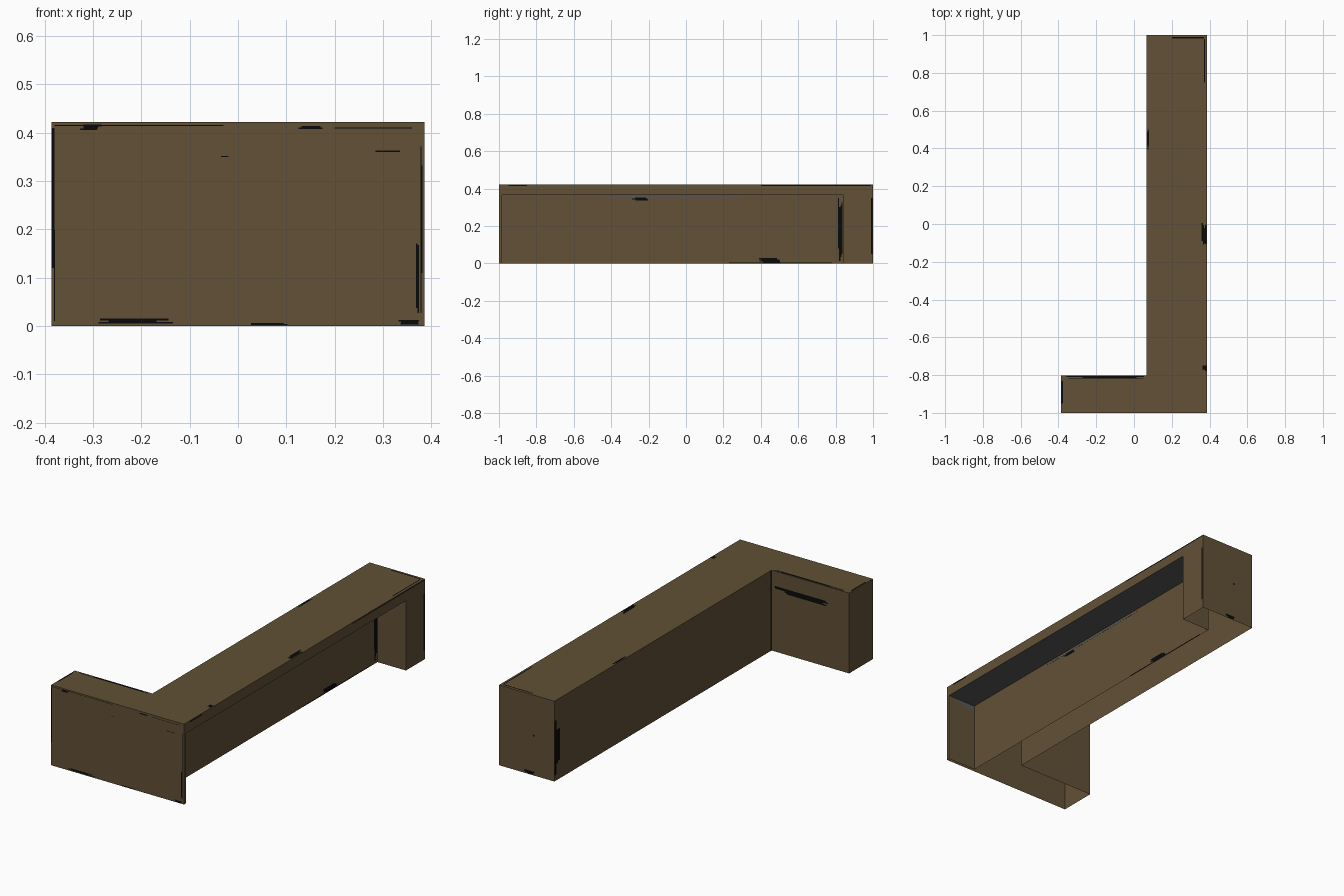
import bpy, bmesh, random

if "Cube" in bpy.data.objects:
    bpy.data.objects.remove(bpy.data.objects["Cube"])

random.seed(4)


def material(name, rgb):
    m = bpy.data.materials.new(name)
    m.diffuse_color = (*rgb, 1)
    m.use_nodes = True
    m.node_tree.nodes["Principled BSDF"].inputs["Base Color"].default_value = m.diffuse_color
    return m


BROWN = material("brown wood", (0.122, 0.082, 0.037))
GREY = material("grey underside", (0.095, 0.097, 0.100))
BLACK = material("black wear", (0.003, 0.003, 0.003))

X0, X1, XS, XR = -0.386, 0.386, 0.065, 0.22   # outer sides, stem side, recess wall
YF, YP, YB, H, HR = -0.803, -0.985, 0.843, 0.422, 0.367


def new_object(name, bm, mats):
    me = bpy.data.meshes.new(name)
    bmesh.ops.recalc_face_normals(bm, faces=bm.faces)
    bm.to_mesh(me)
    bm.free()
    for m in mats:
        me.materials.append(m)
    ob = bpy.data.objects.new(name, me)
    bpy.context.collection.objects.link(ob)
    return ob


def prism(name, outline, z0, z1, mats):
    bm = bmesh.new()
    face = bm.faces.new([bm.verts.new((x, y, z0)) for x, y in outline])
    ext = bmesh.ops.extrude_face_region(bm, geom=[face])
    for v in ext["geom"]:
        if isinstance(v, bmesh.types.BMVert):
            v.co.z = z1
    return new_object(name, bm, mats)


def box(name, x, y, z, mat):
    return prism(name, [(x[0], y[0]), (x[1], y[0]), (x[1], y[1]), (x[0], y[1])], z[0], z[1], [mat])


def wear(name, axis, pos, a, b, lanes=1):
    """Thin black streaks of ragged length, side by side, flat on a surface."""
    side = 1 if abs(b[1] - b[0]) < abs(a[1] - a[0]) else 0    # lanes run along the long side
    long, short = (a, b) if side else (b, a)
    step = (short[1] - short[0]) / lanes
    bm = bmesh.new()
    for i in range(lanes):
        cut = (long[1] - long[0]) * (0.25 if lanes > 1 else 0)
        l0, l1 = long[0] + random.uniform(0, cut), long[1] - random.uniform(0, cut)
        s0 = short[0] + i * step
        span = [(l0, l1), (s0, s0 + step)] if side else [(s0, s0 + step), (l0, l1)]
        corners = []
        for j, k in ((0, 0), (1, 0), (1, 1), (0, 1)):
            co = [span[0][j], span[1][k]]
            co.insert(axis, pos)
            corners.append(bm.verts.new(co))
        bm.faces.new(corners)
    new_object("wear_" + name, bm, [BLACK])


# L-shaped counter body
counter = prism("counter_body", [(X0, -1), (X1, -1), (X1, 1), (XS, 1), (XS, YF), (X0, YF)],
                0, H, [BROWN, GREY])

# knee recess cut from the right side, leaving the top, front panel and end block
cutter = box("recess_cutter", (XR, 0.6), (YP, YB), (-0.2, HR), BROWN)
cutter.hide_render = True
mod = counter.modifiers.new("recess", "BOOLEAN")
mod.operation = "DIFFERENCE"
mod.solver = "EXACT"
mod.object = cutter
bpy.context.view_layer.objects.active = counter
bpy.ops.object.modifier_apply(modifier=mod.name)
bpy.data.objects.remove(cutter)

# underside of the overhang is grey; the body is hollow and open at the floor
bm = bmesh.new()
bm.from_mesh(counter.data)
floor = []
for f in bm.faces:
    down, z = f.normal.z < -0.5, f.calc_center_median().z
    f.material_index = 1 if down and z > 0.1 else 0
    if down and z < 0.01:
        floor.append(f)
bmesh.ops.delete(bm, geom=floor, context="FACES")
bm.to_mesh(counter.data)
bm.free()

# worn streaks: distance E off each surface
E = 0.0008
FRONT, BACK, TOP, RIGHT = -1 - E, 1 + E, H + E, X1 + E
wear("front_left_edge", 1, FRONT, (X0, -0.380), (0.12, 0.41))
wear("front_left_low", 1, FRONT, (-0.381, -0.379), (0.01, 0.2))
wear("front_right_edge", 1, FRONT, (0.378, 0.382), (0.02, 0.41), 2)
wear("front_right_low", 1, FRONT, (0.368, 0.374), (0.003, 0.18), 2)
wear("front_top_line", 1, FRONT, (-0.38, -0.03), (0.414, 0.416))
wear("front_top_left", 1, FRONT, (-0.33, -0.28), (0.405, 0.417), 3)
wear("front_top_right", 1, FRONT, (0.12, 0.185), (0.408, 0.414), 2)
wear("front_top_right_line", 1, FRONT, (0.2, 0.36), (0.409, 0.411))
wear("front_spot", 1, FRONT, (0.285, 0.335), (0.360, 0.363))
wear("front_middle_spot", 1, FRONT, (-0.035, -0.02), (0.350, 0.352))
wear("front_bottom_left", 1, FRONT, (-0.31, -0.13), (0.005, 0.015), 3)
wear("front_bottom_middle", 1, FRONT, (0.0, 0.12), (0.002, 0.006), 2)
wear("front_bottom_right", 1, FRONT, (0.33, 0.378), (0.003, 0.012), 3)

wear("recess_corner", 0, XR + E, (0.812, 0.838), (0.01, 0.355), 4)
wear("recess_bottom", 0, XR + E, (0.38, 0.51), (0.004, 0.028), 4)
wear("recess_bottom_line", 0, XR + E, (0.23, 0.78), (0.001, 0.006))
wear("recess_top", 0, XR + E, (-0.29, -0.2), (0.336, 0.354), 3)
wear("right_top_front", 0, RIGHT, (-0.95, -0.85), (0.413, 0.419))
wear("right_top_back", 0, RIGHT, (0.4, 0.99), (0.415, 0.419))
wear("right_back_edge", 0, RIGHT, (0.988, 0.996), (0.05, 0.35))

wear("stem_back_edge", 0, XS - E, (0.955, 0.998), (0.03, 0.34), 3)
wear("stem_inner_corner", 0, XS - E, (YF, -0.793), (0.0, 0.42))
wear("foot_back_streak", 1, YF + E, (-0.29, 0.06), (0.318, 0.345), 4)
wear("back_bottom_spot", 1, BACK, (0.18, 0.24), (0.003, 0.02), 3)
wear("back_spot", 1, BACK, (0.18, 0.19), (0.205, 0.215))

wear("foot_top_edge", 2, TOP, (-0.38, 0.06), (-0.818, YF - 0.003), 3)
wear("foot_top_side", 2, TOP, (-0.383, -0.376), (-0.95, -0.83))
wear("top_right_spot", 2, TOP, (0.358, 0.383), (-0.11, 0.01), 4)
wear("top_right_front_spot", 2, TOP, (0.362, 0.383), (-0.78, -0.745), 3)
wear("top_right_back", 2, TOP, (0.370, 0.376), (0.75, 0.98))
wear("top_left_spot", 2, TOP, (0.068, 0.08), (0.39, 0.51), 3)
wear("top_back_edge", 2, TOP, (0.2, 0.37), (0.983, 0.990))

# grey wear just below the overhang: a line on the recess wall, a wedge on the front panel
box("wear_recess_line", (XR - E, XR + E), (-0.43, 0.29), (0.353, 0.36), GREY)
bm = bmesh.new()
bm.faces.new([bm.verts.new((x, YP + E, z)) for x, z in
              ((XR + 0.002, HR - 0.001), (XR + 0.012, HR - 0.035), (X1 - 0.005, HR - 0.001))])
new_object("wear_panel_wedge", bm, [GREY])
